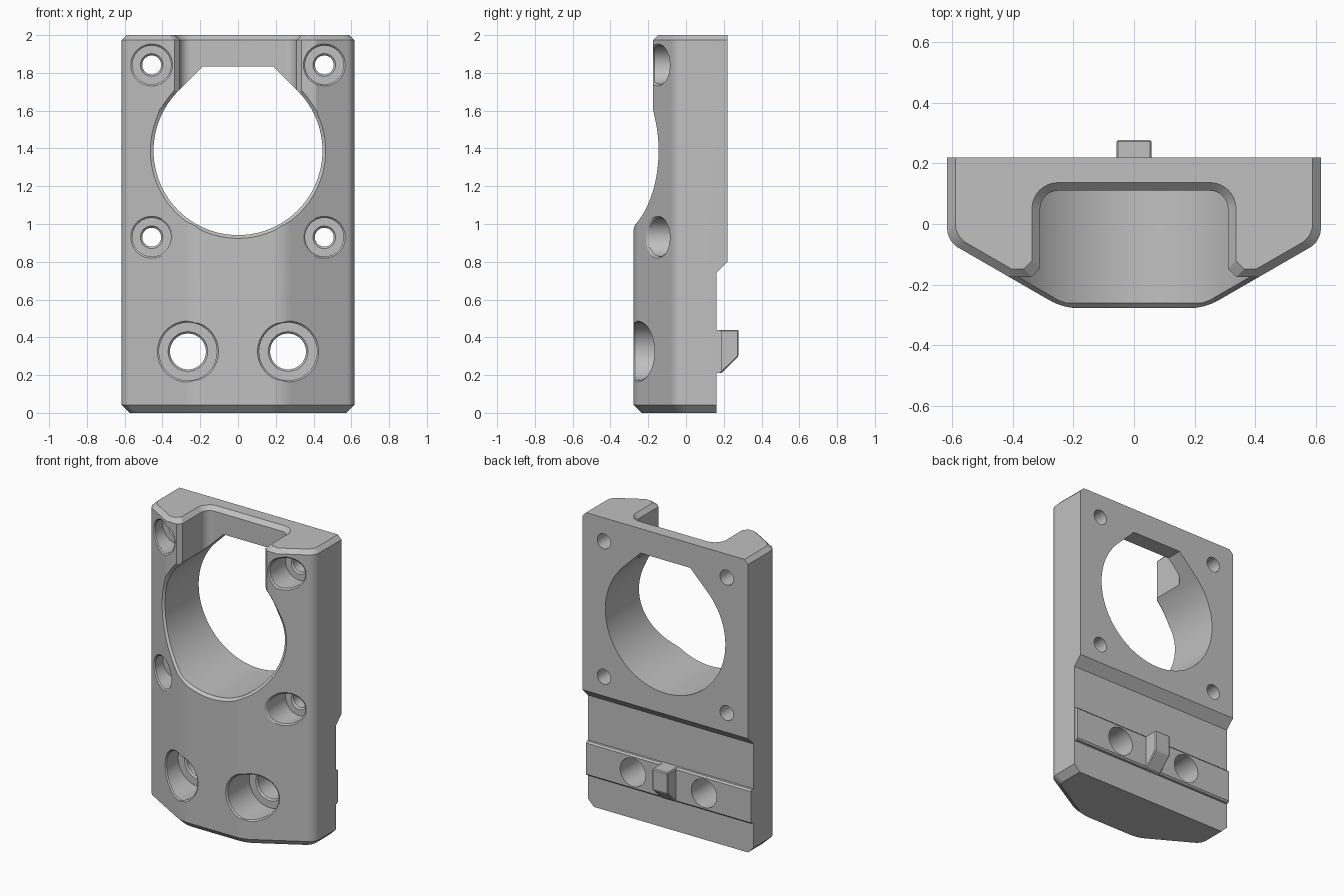
import bpy, bmesh, math

if "Cube" in bpy.data.objects:
    bpy.data.objects.remove(bpy.data.objects["Cube"])

HALF_W, BACK, FRONT, TRIM = 0.617, 0.22, -0.278, -0.175
SLOPE_X, SLOPE_Y = 0.575, -0.081          # a point on the slanted front faces
TAN30 = math.tan(math.radians(30))

grey = bpy.data.materials.new("plain grey")
grey.diffuse_color = (0.53, 0.53, 0.53, 1)
grey.use_nodes = True
grey.node_tree.nodes["Principled BSDF"].inputs["Base Color"].default_value = grey.diffuse_color


def loft(name, loops, helper=True):
    """Skin a stack of matching closed loops and cap both ends."""
    bm = bmesh.new()
    rings = [[bm.verts.new(p) for p in loop] for loop in loops]
    n = len(rings[0])
    for a, b in zip(rings, rings[1:]):
        for i in range(n):
            j = (i + 1) % n
            bm.faces.new((a[i], a[j], b[j], b[i]))
    bm.faces.new(rings[0])
    bm.faces.new(rings[-1])
    bmesh.ops.recalc_face_normals(bm, faces=bm.faces)
    me = bpy.data.meshes.new(name)
    bm.to_mesh(me)
    bm.free()
    me.materials.append(grey)
    ob = bpy.data.objects.new(name, me)
    ob.hide_render = helper
    bpy.context.collection.objects.link(ob)
    return ob


def side_prism(name, yz, half_x, helper=True):
    return loft(name, [[(x, y, z) for y, z in yz] for x in (-half_x, half_x)], helper)


def combine(target, tool, op):
    mod = target.modifiers.new("bool", 'BOOLEAN')
    mod.operation, mod.object, mod.solver = op, tool, 'EXACT'
    bpy.context.view_layer.objects.active = target
    bpy.ops.object.modifier_apply(modifier=mod.name)
    bpy.data.objects.remove(tool)


def fillet(p, a, b, r, steps=8):
    """Arc points rounding corner p between neighbours a and b."""
    ua, ub = [math.atan2(q[1] - p[1], q[0] - p[0]) for q in (a, b)]
    half = ((ub - ua + math.pi) % (2 * math.pi) - math.pi) / 2
    mid, d = ua + half, r / math.sin(abs(half))
    c = (p[0] + d * math.cos(mid), p[1] + d * math.sin(mid))
    sweep = math.pi / 2 - abs(half)
    out = []
    for i in range(steps + 1):
        t = mid + math.pi + math.copysign(1, half) * sweep * (1 - 2 * i / steps)
        out.append((c[0] + r * math.cos(t), c[1] + r * math.sin(t)))
    # begin at the side nearest a
    if math.dist(out[0], a) > math.dist(out[-1], a):
        out.reverse()
    return out


def mirrored(half):
    return half + [(-x, y) for x, y in reversed(half)]


def front_y(x, z):
    """Front surface of the body, including the trimmed top lips."""
    y = max(FRONT, SLOPE_Y - TAN30 * (SLOPE_X - abs(x)))
    return max(y, TRIM) if z > 1.45 else y


# body: rounded plan outline, chamfered at top and bottom
def plan(d):
    w, f, s = HALF_W - d, FRONT + d, SLOPE_Y + d / math.cos(math.radians(30))
    outer = (w, s - TAN30 * (SLOPE_X - w))
    inner = (SLOPE_X + (f - s) / TAN30, f)
    return mirrored([(w, BACK)] + fillet(outer, (w, BACK), inner, 0.075)
                    + fillet(inner, outer, (0, f), 0.2))


body = loft("bracket_body", [[(x, y, z) for x, y in plan(d)] for z, d in
            ((0, 0.043), (0.043, 0), (1.973, 0), (2, 0.027))], helper=False)

# lower back recess with sloped shoulder
combine(body, side_prism("recess_cutter", [(0.161, -0.1), (0.161, 0.741), (0.32, 0.90),
                                           (0.5, 0.90), (0.5, -0.1)], 1), 'DIFFERENCE')
# raised band across the back
combine(body, side_prism("band", [(0.10, 0.21), (0.177, 0.21), (0.187, 0.22), (0.187, 0.43),
                                  (0.177, 0.44), (0.10, 0.44)], 0.614), 'UNION')


# open pocket at the top, also trimming the front lips
def pocket(e):
    w, b, f = 0.31 + e, 0.11 + e, TRIM + e
    return mirrored([(0.62, -0.5), (0.62, f), (w + 0.027, f), (w, f + 0.027)]
                    + fillet((w, b), (w, 0), (0, b), 0.06 + e))


combine(body, loft("pocket_cutter", [[(x, y, z) for x, y in pocket(e)] for z, e in
        ((1.45, 0), (1.973, 0), (2.04, 0.067))]), 'DIFFERENCE')


# bores: rings of (radius, depth, follows_front_surface)
def bore(cx, cz, rings, outline):
    loops = []
    for r, y, follow in rings:
        pts = [(cx + r * u, cz + r * v) for u, v in outline]
        loops.append([(x, y + (front_y(x, z) if follow else 0), z) for x, z in pts])
    combine(body, loft("bore_cutter", loops), 'DIFFERENCE')


def arc(a0, a1, n):
    return [(math.cos(a0 + (a1 - a0) * i / n), math.sin(a0 + (a1 - a0) * i / n))
            for i in range(n + 1)]


# main bore: circle with a flat-topped 45 degree roof
k = math.sqrt(2) - 1
roofed = arc(math.radians(135), math.radians(405), 72) + [(k, 1), (-k, 1)]
bore(0, 1.388, [(0.447, 0.5, 0), (0.447, 0.017, 1), (0.479, -0.015, 1),
                (0.479, -0.6, 0)], roofed)

# counterbored screw holes
circle = arc(0.03, 2 * math.pi + 0.03, 48)[:-1]


def screw_hole(x, z, hole, head, floor):
    bore(x, z, [(hole, 0.5, 0), (hole, floor + 0.01, 0), (hole + 0.01, floor, 0),
                (head, floor, 0), (head, 0.009, 1), (head + 0.02, -0.011, 1),
                (head + 0.02, -0.6, 0)], circle)


for side in (-1, 1):
    for z in (0.93, 1.842):
        screw_hole(side * 0.457, z, 0.05, 0.102, 0.0)
    screw_hole(side * 0.265, 0.325, 0.095, 0.153, -0.04)

# locating tab on the back
tab = side_prism("locating_tab", [(0.15, 0.21), (0.187, 0.21), (0.278, 0.30),
                                  (0.278, 0.44), (0.15, 0.44)], 0.058, helper=False)
bev = tab.modifiers.new("bevel", 'BEVEL')
bev.width, bev.segments = 0.006, 1

# smooth the curved walls, keep the edges crisp
bpy.ops.object.select_all(action='DESELECT')
body.select_set(True)
bpy.context.view_layer.objects.active = body
bpy.ops.object.shade_smooth_by_angle(angle=math.radians(25))
body.modifiers.new("weighted", 'WEIGHTED_NORMAL').keep_sharp = True
